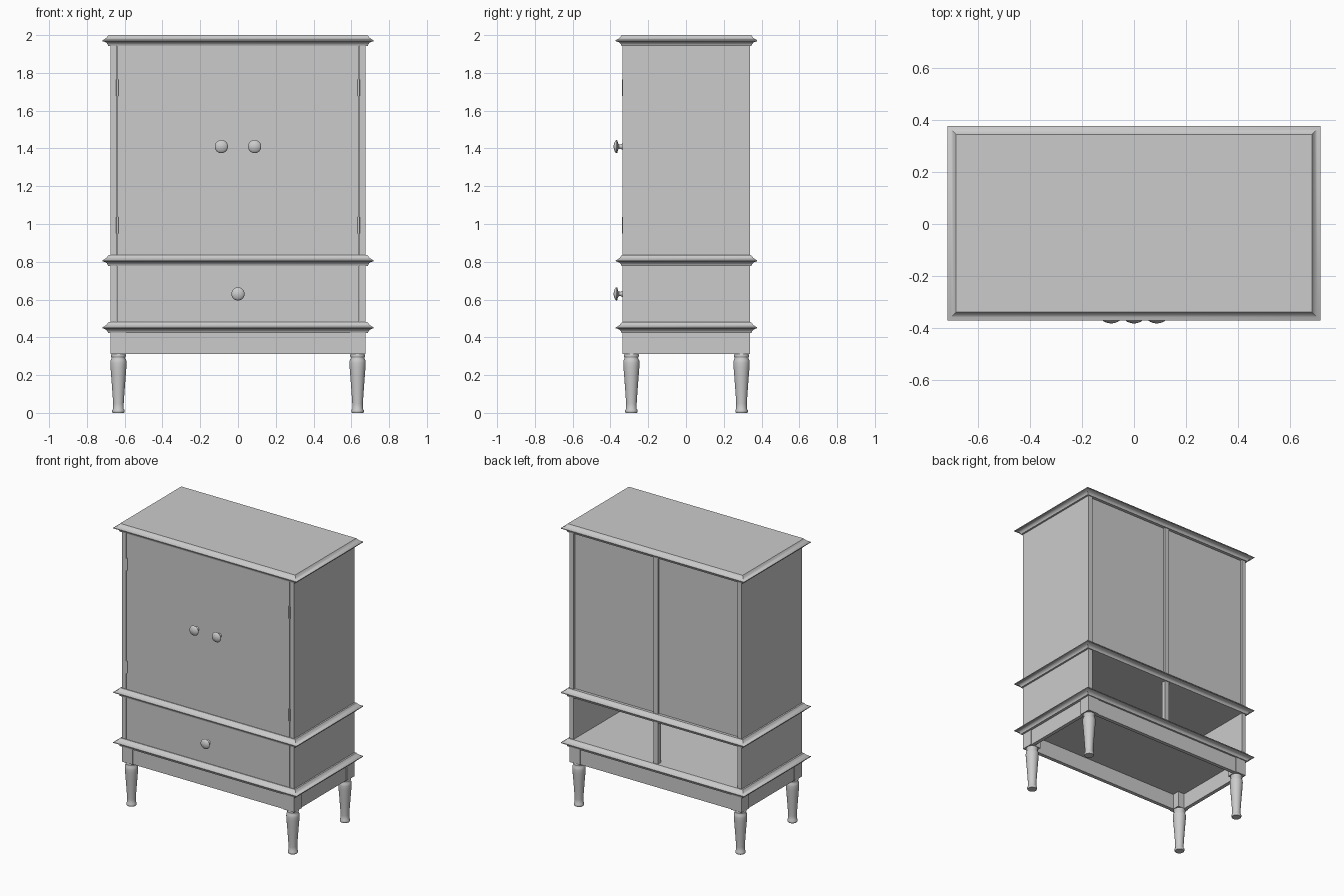
import bpy, bmesh, math
from mathutils import Matrix, Vector

if "Cube" in bpy.data.objects:
    bpy.data.objects.remove(bpy.data.objects["Cube"])

grey = bpy.data.materials.new("plain_grey")
grey.use_nodes = True
COLOUR = (0.6, 0.6, 0.6, 1)
grey.diffuse_color = COLOUR
grey.node_tree.nodes["Principled BSDF"].inputs["Base Color"].default_value = COLOUR

# Carcass extents
HX, Y0, Y1 = 0.675, -0.335, 0.34
YC, HY = (Y0 + Y1) / 2, (Y1 - Y0) / 2
T = 0.032
BASE, MID, TOP, H = 0.422, 0.777, 1.942, 0.058


def finish(name, bm, smooth=False):
    bmesh.ops.recalc_face_normals(bm, faces=bm.faces)
    mesh = bpy.data.meshes.new(name)
    bm.to_mesh(mesh)
    bm.free()
    mesh.materials.append(grey)
    obj = bpy.data.objects.new(name, mesh)
    bpy.context.collection.objects.link(obj)
    if smooth:
        bpy.ops.object.select_all(action='DESELECT')
        obj.select_set(True)
        bpy.context.view_layer.objects.active = obj
        bpy.ops.object.shade_smooth_by_angle(angle=math.radians(40))
    return obj


def box(name, x, y, z):
    bm = bmesh.new()
    bmesh.ops.create_cube(bm, size=1)
    for v in bm.verts:
        v.co = [lo + (c + 0.5) * (hi - lo) for c, (lo, hi) in zip(v.co, (x, y, z))]
    return finish(name, bm)


def loft(name, rings, smooth=True):
    """Skin a stack of closed rings and cap both ends."""
    bm = bmesh.new()
    loops = [[bm.verts.new(p) for p in ring] for ring in rings]
    n = len(loops[0])
    for a, b in zip(loops, loops[1:]):
        for i in range(n):
            j = (i + 1) % n
            bm.faces.new((a[i], a[j], b[j], b[i]))
    bm.faces.new(loops[0])
    bm.faces.new(loops[-1])
    return finish(name, bm, smooth)


def turned(name, profile, matrix, sides=32):
    rings = []
    for r, z in profile:
        angles = [2 * math.pi * i / sides for i in range(sides)]
        rings.append([matrix @ Vector((r * math.cos(a), r * math.sin(a), z)) for a in angles])
    return loft(name, rings)


# Moulded shelves: (overhang, height) profile swept around the carcass
MOULDING = [(0.013, 0), (0.015, 0.009), (0.021, 0.017), (0.030, 0.022), (0.043, 0.026),
            (0.043, 0.031), (0.031, 0.037), (0.022, 0.044), (0.016, 0.051), (0.011, H)]
for name, z in (("base_moulding", BASE), ("middle_moulding", MID), ("top_moulding", TOP)):
    rings = []
    for o, h in MOULDING:
        x, y = HX + o, HY + o - 0.006
        rings.append([(sx * x, YC + sy * y, z + h)
                      for sx, sy in ((-1, -1), (1, -1), (1, 1), (-1, 1))])
    loft(name, rings)

# Sides, fronts and back for the two storeys
SECTIONS = (("lower", BASE + H, MID), ("upper", MID + H, TOP))
GAP = 0.003
for level, z0, z1 in SECTIONS:
    for side, s in (("right", -1), ("left", 1)):
        box(f"{level}_side_{side}", sorted((s * HX, s * (HX - T))), (Y0, Y1), (z0, z1))
    box(f"{level}_back_stile", (-0.017, 0.017), (Y1 - 0.035, Y1), (z0, z1))

W = HX - T - GAP
box("drawer_front", (-W, W), (Y0, Y0 + 0.025), (BASE + H, MID))
for side, s in (("right", -1), ("left", 1)):
    box(f"door_{side}", sorted((0, s * W)), (Y0, Y0 + 0.025), (MID + H, TOP))
box("back_panel", (T - HX, HX - T), (Y1 - 0.03, Y1 - 0.015), (MID + H, TOP))

# Apron rails and corner posts
ZA, POST, INSET = 0.312, 0.083, 0.006
for end, y in (("front", (Y0 + INSET, Y0 + T)), ("back", (Y1 - T, Y1 - INSET))):
    box(f"{end}_apron", (POST - HX, HX - POST), y, (ZA, BASE))
LEG = [(0.030, 0), (0.033, 0.006), (0.033, 0.014), (0.028, 0.022), (0.028, 0.05),
       (0.032, 0.11), (0.038, 0.19), (0.042, 0.24), (0.043, 0.265), (0.041, 0.28),
       (0.036, 0.289), (0.036, 0.294), (0.040, 0.299), (0.040, 0.307), (0.036, ZA)]
for side, s in (("right", -1), ("left", 1)):
    box(f"{side}_apron", sorted((s * (HX - INSET), s * (HX - T))),
        (Y0 + POST, Y1 - POST), (ZA, BASE))
    for end, y, d in (("front", Y0, 1), ("back", Y1, -1)):
        box(f"{end}_{side}_post", sorted((s * HX, s * (HX - POST))),
            sorted((y, y + d * POST)), (ZA, BASE))
        turned(f"{end}_{side}_leg", LEG,
               Matrix.Translation((s * (HX - 0.042), y + d * 0.046, 0)))

# Knobs, turned towards the front
KNOB = [(0.017, 0), (0.014, 0.006), (0.011, 0.013), (0.012, 0.020), (0.018, 0.025),
        (0.033, 0.029), (0.035, 0.032), (0.033, 0.037), (0.026, 0.042),
        (0.015, 0.046), (0.005, 0.048)]
for name, x, z in (("door_knob_right", -0.088, 1.41), ("door_knob_left", 0.088, 1.41),
                   ("drawer_knob", 0, 0.63)):
    turned(name, KNOB, Matrix.Translation((x, Y0, z)) @ Matrix.Rotation(math.pi / 2, 4, 'X'))

# Hinge barrels
for side, s in (("right", -1), ("left", 1)):
    for level, z in (("lower", 0.95), ("upper", 1.677)):
        turned(f"{level}_hinge_{side}", [(0.006, 0), (0.006, 0.088)],
               Matrix.Translation((s * (HX - T - 0.004), Y0 + 0.001, z)), 12)
